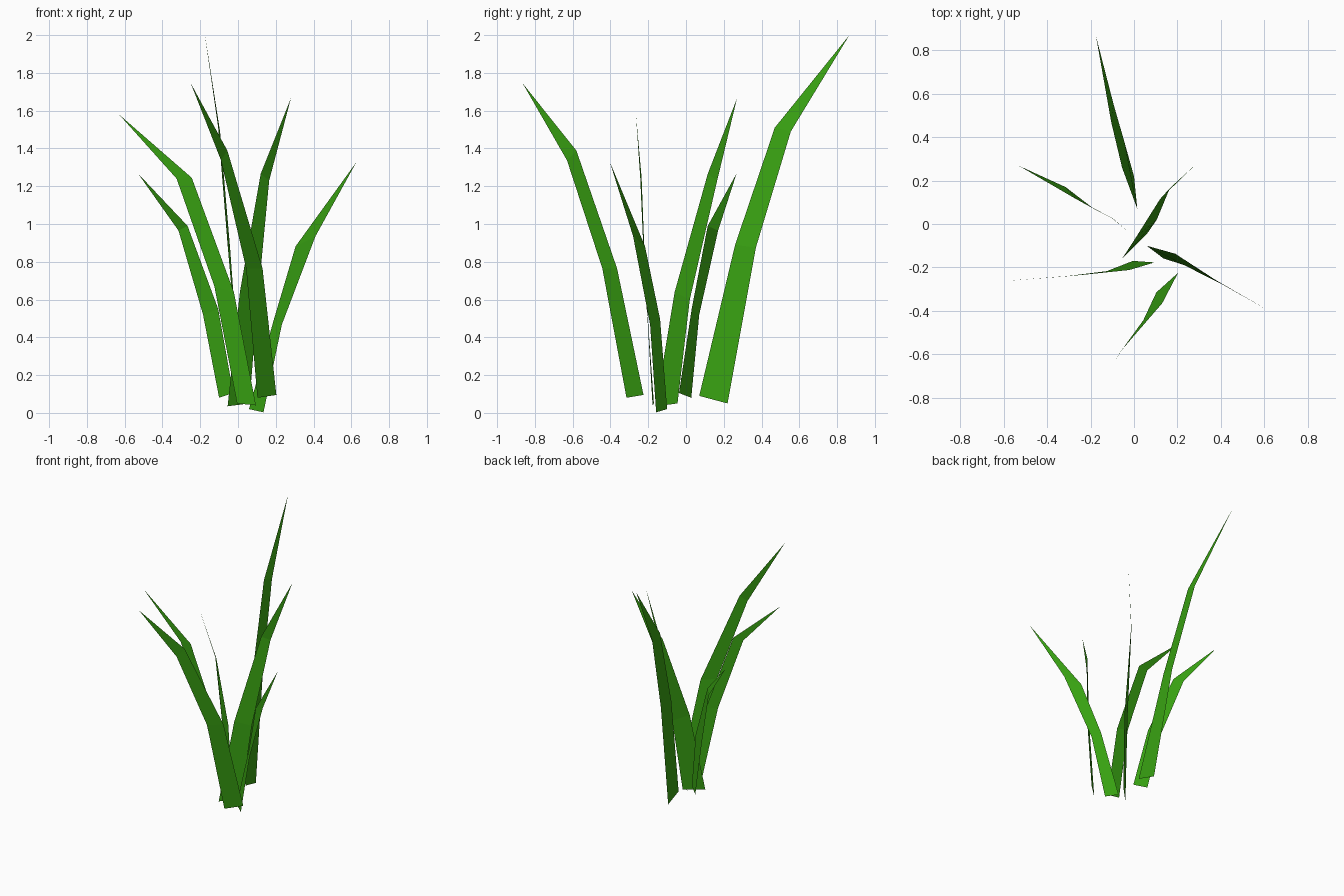
import bpy

# Leaf green shared by all blades
green = bpy.data.materials.new("leaf_green")
green.diffuse_color = (0.04, 0.36, 0.006, 1)


def grass_blade(name, left, right, tip):
    """Flat folded strip: two edge paths from the ground up, closed by a pointed tip."""
    n = len(left)
    faces = [(i, n + i, n + i + 1, i + 1) for i in range(n - 1)]
    faces.append((n - 1, 2 * n - 1, 2 * n))
    mesh = bpy.data.meshes.new(name)
    mesh.from_pydata(left + right + [tip], [], faces)
    mesh.materials.append(green)
    obj = bpy.data.objects.new(name, mesh)
    bpy.context.collection.objects.link(obj)
    return obj


# Tallest blade, leaning back
grass_blade("blade_back",
            [(.015, .07, .09), (-.055, .26, .89), (-.105, .47, 1.51)],
            [(0, .22, .05), (-.042, .37, .875), (-.095, .555, 1.49)],
            (-.175, .865, 2.0))
# Blade leaning forward
grass_blade("blade_front",
            [(.103, -.315, .08), (.043, -.443, .765), (-.09, -.63, 1.337)],
            [(.203, -.225, .095), (.13, -.365, .765), (-.056, -.58, 1.388)],
            (-.25, -.865, 1.745))
# Upright blade in the middle
grass_blade("blade_middle",
            [(-.055, -.16, .035), (.01, -.06, .64), (.12, .115, 1.265)],
            [(.06, -.045, .05), (.105, .02, .6), (.165, .165, 1.23)],
            (.28, .27, 1.665))
# Wide blade leaning left
grass_blade("blade_left",
            [(-.005, -.17, .05), (-.125, -.217, .67), (-.325, -.242, 1.24)],
            [(.095, -.177, .04), (-.022, -.212, .64), (-.245, -.235, 1.245)],
            (-.63, -.265, 1.58))
# Short blade leaning back left
grass_blade("blade_back_left",
            [(-.1, .028, .08), (-.185, .07, .52), (-.315, .17, .965)],
            [(-.025, -.037, .105), (-.105, .03, .55), (-.267, .115, .99)],
            (-.53, .268, 1.268))
# Short blade leaning right
grass_blade("blade_right",
            [(.058, -.1, .02), (.19, -.137, .495), (.305, -.217, .882)],
            [(.135, -.158, .003), (.232, -.19, .467), (.41, -.28, .935)],
            (.627, -.403, 1.328))
